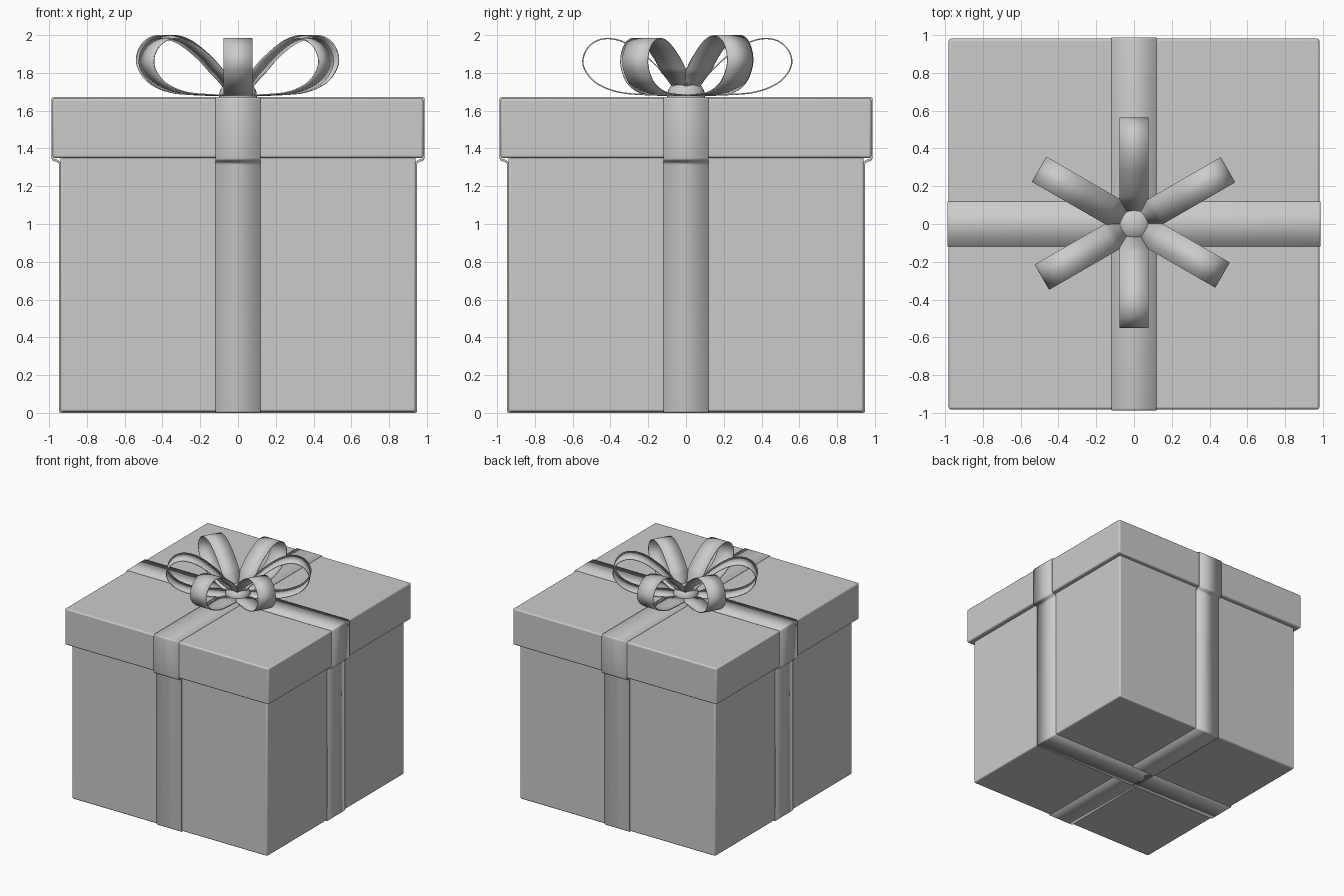
import bpy, bmesh, math
from mathutils import Vector, Matrix
from mathutils.geometry import interpolate_bezier

cube = bpy.data.objects.get("Cube")
if cube:
    bpy.data.objects.remove(cube, do_unlink=True)

grey = bpy.data.materials.new("plain_grey")
grey.use_nodes = True
GREY = (0.6, 0.6, 0.6, 1)
grey.diffuse_color = GREY
grey.node_tree.nodes["Principled BSDF"].inputs["Base Color"].default_value = GREY


def add_object(name, bm):
    mesh = bpy.data.meshes.new(name)
    bm.to_mesh(mesh)
    bm.free()
    obj = bpy.data.objects.new(name, mesh)
    bpy.context.collection.objects.link(obj)
    mesh.materials.append(grey)
    return obj


def smooth(obj, angle=40):
    bpy.ops.object.select_all(action="DESELECT")
    obj.select_set(True)
    bpy.context.view_layer.objects.active = obj
    bpy.ops.object.shade_smooth_by_angle(angle=math.radians(angle))


def add_bevel(obj, width):
    mod = obj.modifiers.new("soft_edges", "BEVEL")
    mod.width, mod.segments = width, 3
    mod.limit_method = "ANGLE"


def add_box(name, half, low, high):
    bm = bmesh.new()
    bmesh.ops.create_cube(bm, size=1)
    bmesh.ops.scale(bm, vec=(2 * half, 2 * half, high - low), verts=bm.verts)
    bmesh.ops.translate(bm, vec=(0, 0, (low + high) / 2), verts=bm.verts)
    obj = add_object(name, bm)
    add_bevel(obj, 0.012)
    smooth(obj)


def strip(path, half_widths, closed):
    """Sweep a flat strip along (x, z) points."""
    bm = bmesh.new()
    rows = [[bm.verts.new((x, s * w, z)) for s in (-1, 1)]
            for (x, z), w in zip(path, half_widths)]
    pairs = list(zip(rows, rows[1:]))
    if closed:
        pairs.append((rows[-1], rows[0]))
    for a, b in pairs:
        bm.faces.new((a[0], a[1], b[1], b[0]))
    return bm


def smooth_path(points, steps=7):
    pts = [Vector(p) for p in points]
    ext = [pts[0]] + pts + [pts[-1]]
    path = []
    for a, b, c, d in zip(ext, ext[1:], ext[2:], ext[3:]):
        path += interpolate_bezier(b, b + (c - a) / 6, c - (d - b) / 6, c, steps)[:-1]
    return path + [pts[-1]]


# Box and lid
add_box("box_body", 0.941, 0.006, 1.36)
add_box("box_lid", 0.981, 1.35, 1.665)

# Two ribbons wrapped round the box and stepping out over the lid
side = [(0.948, 0), (0.948, 1.325), (0.988, 1.338), (0.988, 1.672)]
outline = side + [(-x, z) for x, z in reversed(side)]
for name, angle in (("ribbon_across", 0), ("ribbon_front_to_back", 90)):
    bm = strip(outline, [0.119] * len(outline), True)
    bmesh.ops.recalc_face_normals(bm, faces=bm.faces)
    bmesh.ops.rotate(bm, matrix=Matrix.Rotation(math.radians(angle), 3, "Z"), verts=bm.verts)
    corners = [e for e in bm.edges if len(e.link_faces) == 2]
    bmesh.ops.bevel(bm, geom=corners, offset=0.012, segments=3, profile=0.5, affect="EDGES")
    obj = add_object(name, bm)
    mod = obj.modifiers.new("thickness", "SOLIDIFY")
    mod.thickness, mod.offset = 0.012, -1
    smooth(obj)

# Bow loops, narrowing towards the knot
BASE = 1.68
loop = [(0.0, 0.0), (0.2, 0.004), (0.36, 0.018), (0.48, 0.065), (0.545, 0.14),
        (0.55, 0.21), (0.505, 0.275), (0.425, 0.302), (0.32, 0.277),
        (0.2, 0.195), (0.11, 0.105), (0.06, 0.045), (0.0, 0.01)]
for angle, reach, rise in ((30, 1.03, 1.05), (90, 1.01, 1), (150, 1.04, 1.05),
                           (210, 1.01, 1), (270, 0.985, 1), (330, 0.97, 1)):
    path = [(x * reach, BASE + z * rise) for x, z in smooth_path(loop)]
    widths = [min(0.077, 0.012 + 0.5 * abs(x)) for x, z in path]
    bm = strip(path, widths, False)
    bmesh.ops.rotate(bm, matrix=Matrix.Rotation(math.radians(angle), 3, "Z"), verts=bm.verts)
    obj = add_object(f"bow_loop_{angle}", bm)
    mod = obj.modifiers.new("thickness", "SOLIDIFY")
    mod.thickness, mod.offset = 0.007, 0
    smooth(obj)

# Round knot in the middle of the bow
bm = bmesh.new()
bmesh.ops.create_uvsphere(bm, u_segments=32, v_segments=16, radius=0.1)
bmesh.ops.scale(bm, vec=(1, 1, 0.85), verts=bm.verts)
bmesh.ops.translate(bm, vec=(0, 0, BASE), verts=bm.verts)
smooth(add_object("bow_knot", bm))
